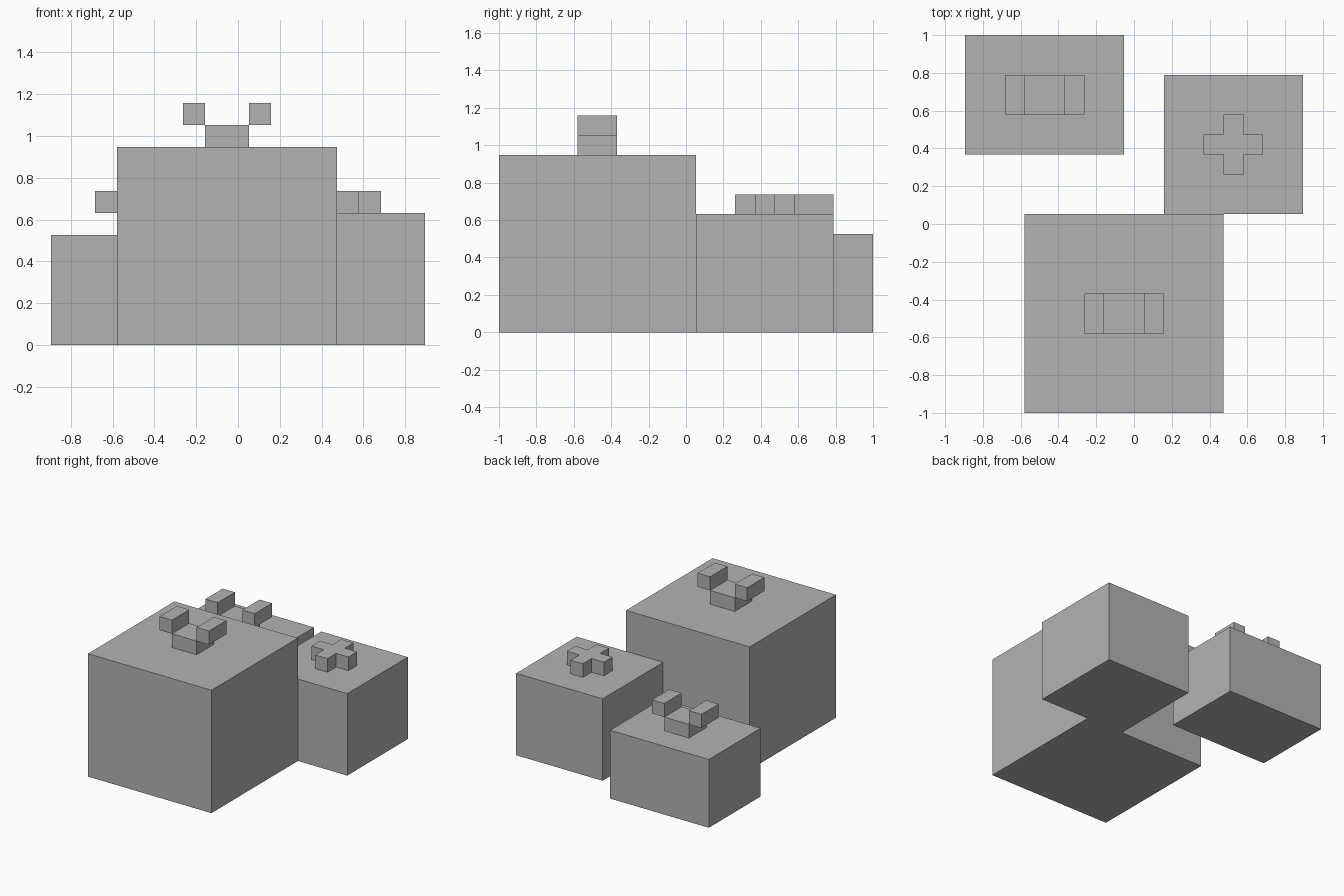
import bpy
import bmesh

cube = bpy.data.objects.get("Cube")
if cube:
    bpy.data.objects.remove(cube, do_unlink=True)

U = 2 / 19  # one block unit

grey = bpy.data.materials.new("plain grey")
grey.use_nodes = True
colour = (0.45, 0.45, 0.45, 1)
grey.diffuse_color = colour
grey.node_tree.nodes["Principled BSDF"].inputs["Base Color"].default_value = colour


def prism(name, outline, bottom, height):
    """Extrude a flat outline, given in block units, straight up."""
    bm = bmesh.new()
    base = bm.faces.new([bm.verts.new((x * U, y * U, bottom * U)) for x, y in outline])
    top = bmesh.ops.extrude_face_region(bm, geom=[base], use_keep_orig=True)["geom"]
    verts = [v for v in top if isinstance(v, bmesh.types.BMVert)]
    bmesh.ops.translate(bm, verts=verts, vec=(0, 0, height * U))
    bmesh.ops.recalc_face_normals(bm, faces=bm.faces)
    mesh = bpy.data.meshes.new(name)
    bm.to_mesh(mesh)
    bm.free()
    mesh.materials.append(grey)
    obj = bpy.data.objects.new(name, mesh)
    bpy.context.collection.objects.link(obj)


def box(name, x, y, z, width, depth, height):
    outline = [(x, y), (x + width, y), (x + width, y + depth), (x, y + depth)]
    prism(name, outline, z, height)


def forked_stem(name, x, y, z):
    """Square stem with a raised block beyond each side."""
    box(name + "_stem", x, y, z, 2, 2, 1)
    box(name + "_right_tip", x - 1, y, z + 1, 1, 2, 1)
    box(name + "_left_tip", x + 2, y, z + 1, 1, 2, 1)


# Large front block
box("large_block", -5.5, -9.5, 0, 10, 10, 9)
forked_stem("large", -1.5, -5.5, 9)

# Small back block
box("small_block", -8.5, 3.5, 0, 8, 6, 5)
forked_stem("small", -5.5, 5.5, 5)

# Medium block with a cross-shaped stem: one arm turned four ways
box("medium_block", 1.5, 0.5, 0, 7, 7, 6)
cross = []
arm = [(0.5, -0.5), (1.5, -0.5), (1.5, 0.5)]
for turn in range(4):
    cross += [(5 + x, 4 + y) for x, y in arm]
    arm = [(-y, x) for x, y in arm]
prism("medium_cross_stem", cross, 6, 1)
